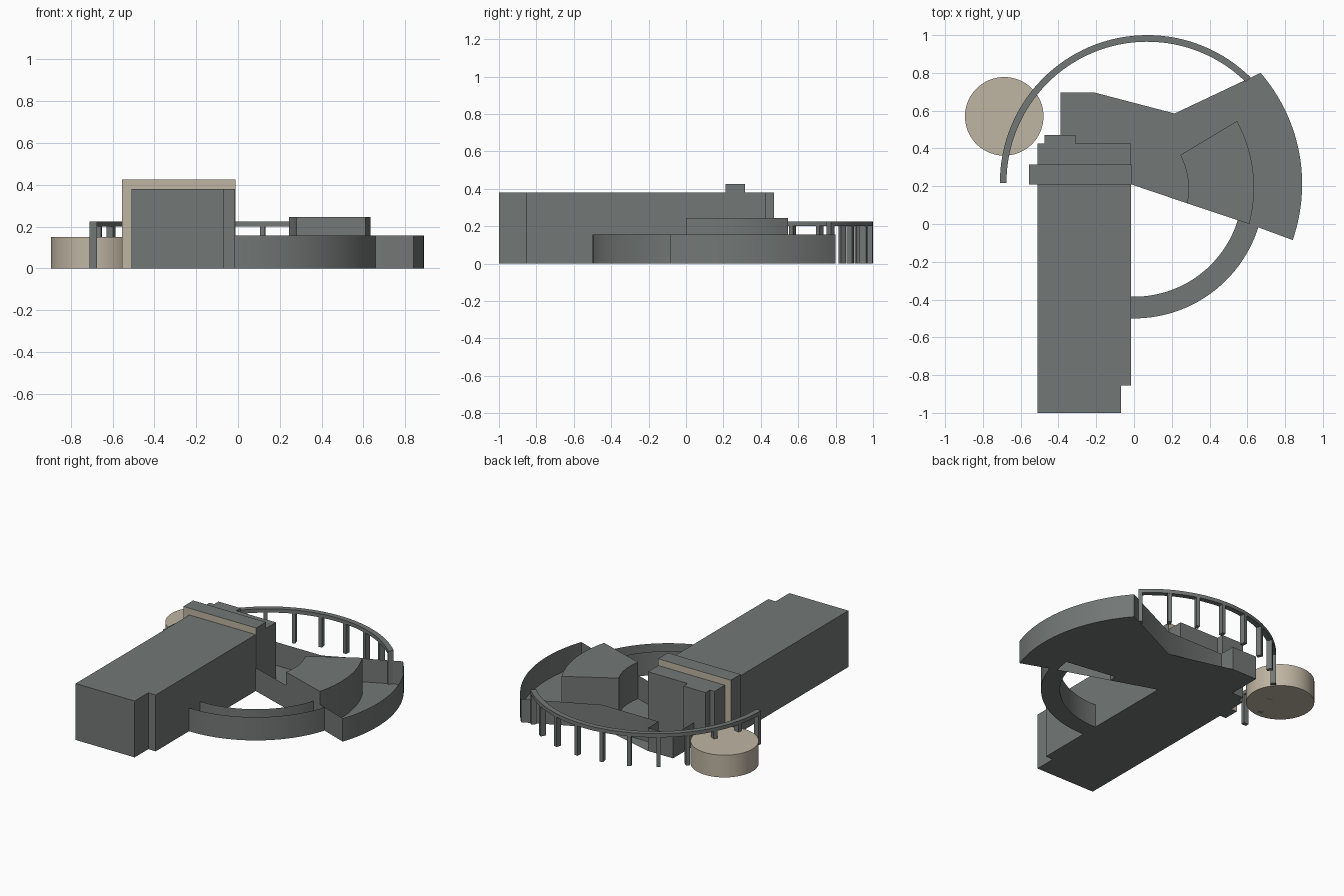
import bpy, bmesh, math
from mathutils import Vector

if "Cube" in bpy.data.objects:
    bpy.data.objects.remove(bpy.data.objects["Cube"])


def material(name, rgb):
    m = bpy.data.materials.new(name)
    m.diffuse_color = (*rgb, 1)
    m.use_nodes = True
    m.node_tree.nodes["Principled BSDF"].inputs["Base Color"].default_value = m.diffuse_color
    return m


GREY = material("slate grey", (0.17, 0.185, 0.18))
TAN = material("sandstone", (0.52, 0.46, 0.36))


def finish(name, bm, mats):
    me = bpy.data.meshes.new(name)
    bm.to_mesh(me)
    bm.free()
    for m in mats:
        me.materials.append(m)
    ob = bpy.data.objects.new(name, me)
    bpy.context.collection.objects.link(ob)
    return ob


def arc(c, r, a0, a1, n=24):
    return [(c[0] + r * math.cos(math.radians(a0 + (a1 - a0) * i / n)),
             c[1] + r * math.sin(math.radians(a0 + (a1 - a0) * i / n))) for i in range(n + 1)]


def arc3(a, b, c, n=20):
    """Arc from a through b to c."""
    (ax, ay), (bx, by), (cx, cy) = a, b, c
    d = 2 * (ax * (by - cy) + bx * (cy - ay) + cx * (ay - by))
    A, B, C = ax * ax + ay * ay, bx * bx + by * by, cx * cx + cy * cy
    o = ((A * (by - cy) + B * (cy - ay) + C * (ay - by)) / d,
         (A * (cx - bx) + B * (ax - cx) + C * (bx - ax)) / d)
    a0 = math.degrees(math.atan2(ay - o[1], ax - o[0]))
    a1 = math.degrees(math.atan2(cy - o[1], cx - o[0]))
    sweep = (a1 - a0 + 180) % 360 - 180
    return arc(o, math.hypot(ax - o[0], ay - o[1]), a0, a0 + sweep, n)


def prism(bm, pts, z0, z1, top=True, bottom=True):
    """Walls round a counter-clockwise outline, with optional caps."""
    lo = [bm.verts.new((x, y, z0)) for x, y in pts]
    hi = [bm.verts.new((x, y, z1)) for x, y in pts]
    n = len(pts)
    for i in range(n):
        j = (i + 1) % n
        bm.faces.new((lo[i], lo[j], hi[j], hi[i]))
    if top:
        bm.faces.new(hi)
    if bottom:
        bm.faces.new(lo[::-1])


def solid(name, pts, z0, z1, mat=GREY, **caps):
    bm = bmesh.new()
    prism(bm, pts, z0, z1, **caps)
    return finish(name, bm, [mat])


def smooth(ob):
    bpy.ops.object.select_all(action='DESELECT')
    ob.select_set(True)
    bpy.context.view_layer.objects.active = ob
    bpy.ops.object.shade_smooth_by_angle(angle=math.radians(30))


# main long hall, notched at the front right, stepped at the rear
solid("main_hall", [(-0.51, -1), (-0.07, -1), (-0.07, -0.855), (-0.015, -0.855), (-0.015, 0.425),
                    (-0.31, 0.425), (-0.31, 0.47), (-0.475, 0.47), (-0.475, 0.425), (-0.51, 0.425)], 0, 0.38)

# raised cross band with sandstone front and back faces
bm = bmesh.new()
prism(bm, [(-0.555, 0.21), (-0.012, 0.21), (-0.012, 0.315), (-0.555, 0.315)], 0, 0.425)
bm.normal_update()
for f in bm.faces:
    f.material_index = int(abs(f.normal.y) > 0.9)
finish("cross_band", bm, [GREY, TAN])

# fan-shaped wing: thin walls open at the top, floor around the upper tier
inner = arc3((0.28, 0.11), (0.287, 0.22), (0.245, 0.365))
outer = arc3((0.545, 0.545), (0.635, 0.22), (0.61, 0.0))
rim = arc3((0.84, -0.085), (0.89, 0.2), (0.67, 0.8), 32)
rear = [(0.215, 0.585), (-0.205, 0.585), (-0.205, 0.695), (-0.39, 0.695), (-0.39, 0.42), (-0.015, 0.42)]
bm = bmesh.new()
prism(bm, [(-0.015, 0.21), (0.28, 0.11), (0.61, 0.0)] + rim + rear, 0, 0.157, top=False, bottom=False)
floor = [(-0.015, 0.21)] + inner + outer + rim + rear
bm.faces.new([bm.verts.new((x, y, 0)) for x, y in floor])
bmesh.ops.triangulate(bm, faces=[f for f in bm.faces if len(f.verts) > 4])
smooth(finish("fan_wing", bm, [GREY]))

# raised tier standing in the fan, open underneath
smooth(solid("fan_tier", (inner + outer)[::-1], 0, 0.245, bottom=False))

# curved link between hall and fan, also open at the top
ring = arc((0, 0.19), 0.69, -91.3, -17.5) + arc((0, 0.19), 0.575, -17.0, -91.5)
smooth(solid("curved_link", ring, 0, 0.157, top=False))

# round drum
smooth(solid("round_drum", arc((-0.687, 0.57), 0.208, 0, 360, 64)[:-1], 0, 0.15, TAN))

# curved pergola beam
C = (0.07, 0.22)
smooth(solid("pergola_beam", arc(C, 0.78, 45.5, 180.3, 48) + arc(C, 0.745, 180.3, 45.5, 48), 0.2, 0.225))

# pergola posts
bm = bmesh.new()
for i in range(11):
    a = 179.4 - i * 13.3
    prism(bm, arc(C, 0.78, a - 0.9, a + 0.9, 1) + arc(C, 0.745, a + 0.9, a - 0.9, 1), 0, 0.2)
finish("pergola_posts", bm, [GREY])
